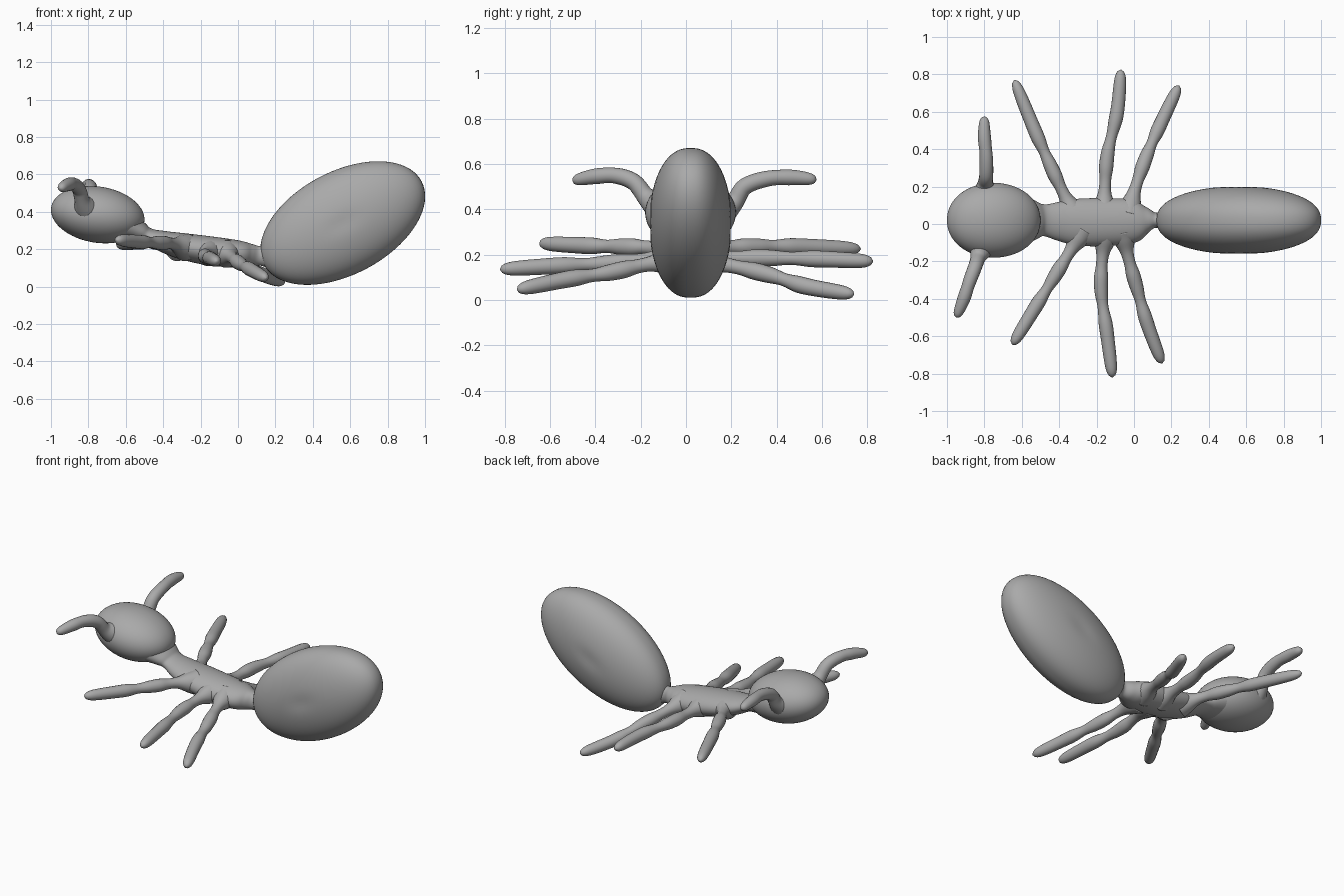
import bpy, bmesh, math
from mathutils import Vector, Matrix

if "Cube" in bpy.data.objects:
    bpy.data.objects.remove(bpy.data.objects["Cube"])

grey = bpy.data.materials.new("plain grey")
grey.diffuse_color = (0.4, 0.4, 0.4, 1)
grey.use_nodes = True
grey.node_tree.nodes["Principled BSDF"].inputs["Base Color"].default_value = grey.diffuse_color


def finish(bm, name):
    bmesh.ops.recalc_face_normals(bm, faces=bm.faces)
    me = bpy.data.meshes.new(name)
    bm.to_mesh(me)
    bm.free()
    me.materials.append(grey)
    me.polygons.foreach_set("use_smooth", [True] * len(me.polygons))
    ob = bpy.data.objects.new(name, me)
    bpy.context.collection.objects.link(ob)
    return ob


def ellipsoid(name, centre, radii, tilt, fullness=1.0, dimple=0.0):
    """Tilted ellipsoid; fullness below 1 squares off the sides in y."""
    bm = bmesh.new()
    bmesh.ops.create_uvsphere(bm, u_segments=64, v_segments=40, radius=1)
    for v in bm.verts:
        x, y, z = v.co
        side = math.copysign(abs(y) ** fullness, y)
        side *= 1 - dimple * math.exp(-(x * x + z * z) / 0.03)
        v.co = (x * radii[0], side * radii[1], z * radii[2])
    bm.transform(Matrix.Translation(centre) @ Matrix.Rotation(math.radians(tilt), 4, 'Y'))
    return finish(bm, name)


def spline(rows, t):
    """Catmull-Rom interpolation through rows of numbers."""
    i = min(int(t), len(rows) - 2)
    f = t - i
    a, b, c, d = (rows[max(0, min(len(rows) - 1, i + k))] for k in (-1, 0, 1, 2))
    return [0.5 * (2 * q + (r - p) * f + (2 * p - 5 * q + 4 * r - s) * f * f
            + (3 * q - p - 3 * r + s) * f ** 3) for p, q, r, s in zip(a, b, c, d)]


def loft(name, section, count, sides):
    """Skin elliptical rings: section(t) gives centre, width and height."""
    bm = bmesh.new()
    rings = []
    for k in range(count + 1):
        t = k / count
        centre, w, h = section(t)
        ahead = section(min(1, t + 0.01))[0] - section(max(0, t - 0.01))[0]
        across = Vector((0, 0, 1)).cross(ahead).normalized()
        up = ahead.cross(across).normalized()
        rings.append([bm.verts.new(centre + across * w * math.cos(a) + up * h * math.sin(a))
                      for a in (2 * math.pi * j / sides for j in range(sides))])
    for r, s in zip(rings, rings[1:]):
        for j in range(sides):
            n = (j + 1) % sides
            bm.faces.new((r[j], r[n], s[n], s[j]))
    bm.faces.new(rings[0])
    bm.faces.new(rings[-1])
    return finish(bm, name)


def limb(name, path, radii):
    """Tapered limb with jointed swellings and a rounded tip."""
    def section(t):
        p = Vector(spline(path, t * (len(path) - 1)))
        r = spline([(q,) for q in radii], t * (len(radii) - 1))[0]
        if t > 0.93:
            r *= math.sqrt(max(0.01, 1 - ((t - 0.93) / 0.07) ** 2))
        return p, r, r
    loft(name, section, 56, 18)


# Main body masses
ellipsoid("abdomen", (0.56, 0.02, 0.34), (0.477, 0.182, 0.275), -28, 0.86, 0.04)
ellipsoid("head", (-0.75, 0.02, 0.385), (0.252, 0.2, 0.15), 9, 0.95)

# Thorax stations: x, y, z, half width, half height, flared into head and abdomen
stations = [(-0.62, .02, .335, .15, .09), (-0.53, .02, .295, .105, .058),
            (-0.48, .02, .27, .085, .044), (-0.40, .015, .242, .105, .057),
            (-0.30, .01, .217, .125, .07), (-0.15, .01, .191, .128, .078),
            (0.00, .015, .175, .115, .072), (0.07, .02, .168, .07, .06),
            (0.12, .02, .165, .04, .053), (0.17, .02, .17, .07, .075),
            (0.24, .02, .19, .09, .09)]


def thorax_section(t):
    row = spline(stations, t * (len(stations) - 1))
    return Vector(row[:3]), row[3], row[4]


loft("thorax", thorax_section, 60, 36)

# Legs, each spreading from the thorax
leg_radii = [.075, .06, .036, .031, .038, .036, .029, .037, .036, .033, .024]
legs = {
    "front_leg_back": [(-.32, .05, .21), (-.38, .17, .23), (-.45, .32, .235), (-.53, .50, .235), (-.64, .77, .225)],
    "middle_leg_back": [(-.16, .05, .185), (-.155, .20, .185), (-.14, .38, .185), (-.09, .60, .18), (-.07, .825, .17)],
    "hind_leg_back": [(-.03, .05, .175), (.01, .20, .15), (.07, .37, .11), (.14, .53, .06), (.24, .74, .025)],
    "front_leg_front": [(-.28, -.04, .21), (-.35, -.16, .23), (-.43, -.29, .235), (-.53, -.45, .24), (-.65, -.645, .25)],
    "middle_leg_front": [(-.15, -.04, .185), (-.17, -.19, .175), (-.175, -.36, .16), (-.145, -.58, .15), (-.115, -.82, .135)],
    "hind_leg_front": [(-.06, -.04, .175), (-.03, -.18, .155), (.015, -.34, .12), (.07, -.53, .09), (.15, -.745, .045)],
}
for name, path in legs.items():
    limb(name, path, leg_radii)

# Bent antennae on the sides of the head
feeler_radii = [.085, .065, .042, .038, .037, .036, .034, .035, .03, .02]
limb("antenna_back", [(-.79, .13, .38), (-.795, .21, .43), (-.79, .26, .50), (-.79, .36, .535),
                      (-.80, .47, .54), (-.80, .575, .53)], feeler_radii)
limb("antenna_front", [(-.80, -.09, .40), (-.83, -.17, .45), (-.85, -.23, .52), (-.88, -.31, .548),
                       (-.91, -.40, .545), (-.95, -.50, .525)], feeler_radii)
